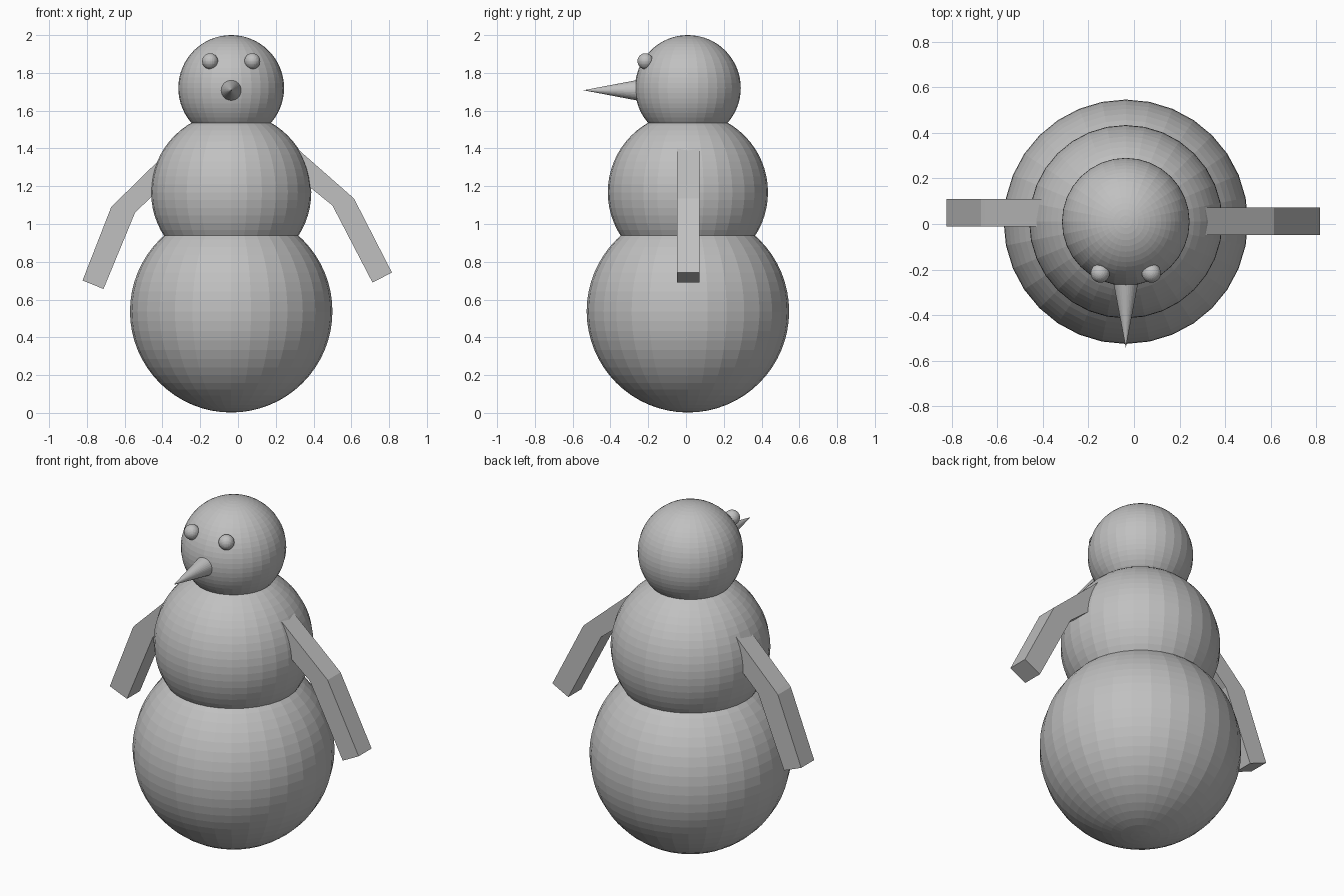
import bpy, bmesh, math

if "Cube" in bpy.data.objects:
    bpy.data.objects.remove(bpy.data.objects["Cube"])

CX, CY = -0.036, 0.01   # body axis

snow = bpy.data.materials.new("light grey")
snow.diffuse_color = (0.53, 0.53, 0.53, 1)
snow.use_nodes = True
snow.node_tree.nodes["Principled BSDF"].inputs["Base Color"].default_value = snow.diffuse_color


def finish(name):
    ob = bpy.context.object
    ob.name = name
    ob.data.materials.append(snow)
    return ob


def ball(name, loc, r, seg=32, rings=32):
    bpy.ops.mesh.primitive_uv_sphere_add(segments=seg, ring_count=rings, radius=r, location=loc)
    return finish(name)


def extruded_arm(name, profile, y_mid, half=0.06):
    """Extrude an x-z outline along y."""
    bm = bmesh.new()
    face = bm.faces.new([bm.verts.new((x, y_mid - half, z)) for x, z in profile])
    ext = bmesh.ops.extrude_face_region(bm, geom=[face])
    verts = [g for g in ext["geom"] if isinstance(g, bmesh.types.BMVert)]
    bmesh.ops.translate(bm, verts=verts, vec=(0, 2 * half, 0))
    bmesh.ops.recalc_face_normals(bm, faces=bm.faces)
    mesh = bpy.data.meshes.new(name)
    bm.to_mesh(mesh)
    bm.free()
    ob = bpy.data.objects.new(name, mesh)
    bpy.context.collection.objects.link(ob)
    mesh.materials.append(snow)


# Stacked snowballs
for name, z, r in (("lower_body", 0.538, 0.536), ("upper_body", 1.168, 0.424), ("head", 1.72, 0.28)):
    ball(name, (CX, CY, z), r)

# Eyes
for side, s in (("left", 1), ("right", -1)):
    ball(side + "_eye", (CX + s * 0.112, -0.215, 1.862), 0.042, 24, 16)

# Pointed nose
bpy.ops.mesh.primitive_cone_add(vertices=32, radius1=0.057, radius2=0, depth=0.3,
                                location=(CX, -0.393, 1.708), rotation=(math.pi / 2, 0, 0))
finish("nose")

# Bent arms, each slightly different
extruded_arm("left_arm", [(0.29, 1.42), (0.20, 1.34), (0.50, 1.098), (0.712, 0.69),
                          (0.815, 0.743), (0.614, 1.135)], 0.012)
extruded_arm("right_arm", [(-0.36, 1.395), (-0.655, 1.106), (-0.672, 1.088), (-0.823, 0.701),
                           (-0.712, 0.656), (-0.545, 1.06), (-0.39, 1.21)], 0.05)
